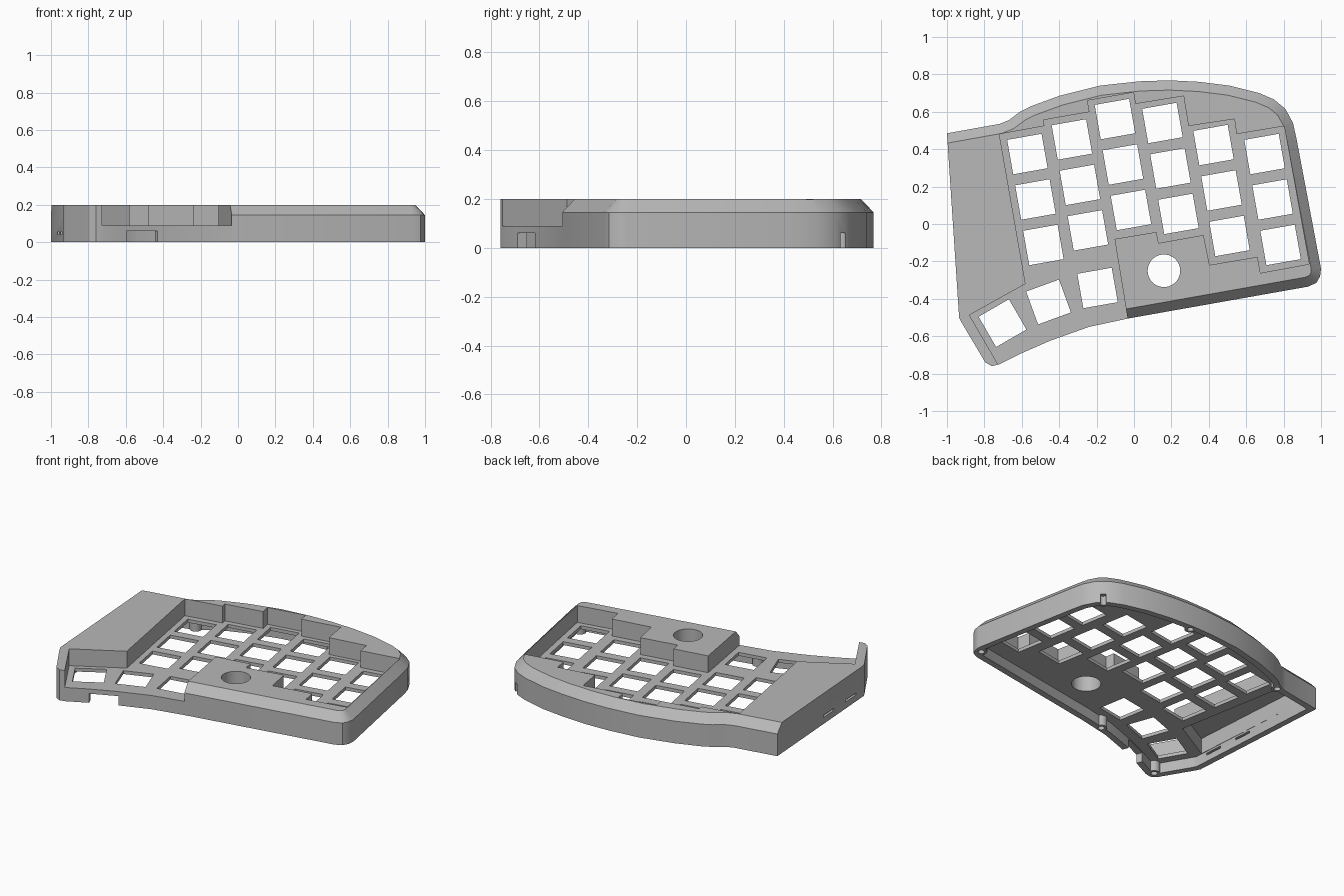
import bpy, bmesh, math
from mathutils import Vector, Matrix

cube = bpy.data.objects.get("Cube")
if cube:
    bpy.data.objects.remove(cube)

HEIGHT, SHOULDER, FLOOR, CEILING = 0.2, 0.145, 0.09, 0.068
TILT = math.radians(10)

grey = bpy.data.materials.new("case grey")
grey.use_nodes = True
colour = (0.48, 0.48, 0.48, 1)
grey.diffuse_color = colour
grey.node_tree.nodes["Principled BSDF"].inputs["Base Color"].default_value = colour


def make_object(name, bm):
    bmesh.ops.recalc_face_normals(bm, faces=bm.faces)
    mesh = bpy.data.meshes.new(name)
    bm.to_mesh(mesh)
    bm.free()
    mesh.materials.append(grey)
    obj = bpy.data.objects.new(name, mesh)
    bpy.context.collection.objects.link(obj)
    return obj


def loft(name, rings):
    """Closed solid through rings of (outline, height)."""
    bm = bmesh.new()
    loops = [[bm.verts.new((x, y, z)) for x, y in pts] for pts, z in rings]
    for low, high in zip(loops, loops[1:]):
        for i in range(len(low)):
            j = (i + 1) % len(low)
            bm.faces.new((low[i], low[j], high[j], high[i]))
    bm.faces.new(loops[0])
    bm.faces.new(loops[-1])
    return make_object(name, bm)


def prism(name, pts, z0, z1):
    return loft(name, [(pts, z0), (pts, z1)])


def box(name, centre, size, angle, z0, z1):
    turn = Matrix.Rotation(angle, 2)
    corners = [(-1, -1), (1, -1), (1, 1), (-1, 1)]
    pts = [Vector(centre) + turn @ Vector((a * size[0] / 2, b * size[1] / 2))
           for a, b in corners]
    return prism(name, pts, z0, z1)


def disc(name, centre, radius, z0, z1, sides=32):
    pts = [(centre[0] + radius * math.cos(math.tau * i / sides),
            centre[1] + radius * math.sin(math.tau * i / sides)) for i in range(sides)]
    return prism(name, pts, z0, z1)


def inset(pts, widths):
    """Move each edge of a clockwise outline inward by its own width."""
    pts = [Vector(p) for p in pts]
    result = []
    for i, p in enumerate(pts):
        before = (p - pts[i - 1]).normalized()
        after = (pts[(i + 1) % len(pts)] - p).normalized()
        n1, n2 = Vector((before.y, -before.x)), Vector((after.y, -after.x))
        w1, w2 = widths[i - 1], widths[i]
        turn = n1.x * n2.y - n1.y * n2.x
        if abs(turn) < 0.15:
            result.append(p + (n1 + n2).normalized() * max(w1, w2))
        else:
            result.append(p + Vector((w1 * n2.y - w2 * n1.y, w2 * n1.x - w1 * n2.x)) / turn)
    return result


def boolean(target, tool, operation="DIFFERENCE"):
    tool.hide_render = True
    mod = target.modifiers.new("shape", "BOOLEAN")
    mod.operation, mod.solver, mod.object = operation, "EXACT", tool
    bpy.context.view_layer.objects.active = target
    bpy.ops.object.modifier_apply(modifier=mod.name)
    bpy.data.objects.remove(tool)


# Outer shell: back, right and front edges chamfered, left and thumb edges plain
chamfered = [(-1, .485), (-.72, .535), (-.67, .555), (-.61, .6), (-.55, .63), (-.4, .685),
             (-.18, .74), (.03, .763), (.19, .768), (.35, .76), (.51, .74), (.67, .7),
             (.75, .665), (.81, .615), (.85, .54), (.87, .45), (1, -.24), (.995, -.28),
             (.975, -.315), (.93, -.335), (-.03, -.505)]
plain = [(-.24, -.55), (-.45, -.625), (-.61, -.695), (-.72, -.75), (-.76, -.76),
         (-.795, -.74), (-.92, -.53), (-.935, -.5)]
outline = chamfered + plain
widths = [.052] * (len(chamfered) - 1) + [0] * (len(plain) + 1)
case = loft("keyboard_case", [(outline, 0), (outline, SHOULDER),
                              (inset(outline, widths), HEIGHT)])

# Stepped well around the keys, open at the thumb edge
well = [(-.72, .48), (-.58, -.32), (-.88, -.487), (-.725, -.754), (-.66, -.866),
        (-.007, -.668), (-.104, -.08), (.12, -.043), (.131, -.102), (.372, -.059),
        (.404, -.219), (.66, -.176), (.676, -.262), (.936, -.214), (.803, .523),
        (.548, .481), (.537, .561), (.291, .524), (.265, .684), (.008, .642),
        (-.003, .703), (-.249, .66), (-.238, .599), (-.484, .556), (-.479, .524)]
boolean(case, prism("well", well, FLOOR, 0.4))

# Hollow underside with a deeper bay for the electronics
boolean(case, prism("hollow", inset(outline, [.04] * len(outline)), -0.1, CEILING))
bay = [(-.955, .4), (-.75, .43), (-.62, -.29), (-.895, -.445)]
boolean(case, prism("bay", bay, 0.03, 0.17))

# Screw posts tucked against the rim
posts = [(.77, .635), (.177, .73), (-.67, .52), (.955, -.27), (-.17, -.505),
         (-.755, -.715), (-.63, -.03)]
for place in posts[:-1]:
    post = disc("post", place, .036, 0, CEILING + .01, 20)
    shell = prism("shell", inset(outline, [.004] * len(outline)), -.1, .3)
    boolean(post, shell, "INTERSECT")
    boolean(case, post, "UNION")
for place in posts[:-1]:
    boolean(case, disc("screw_hole", place, .02, -.1, .06, 16))

# Switch holes: tilted columns, three rows each
column_tops = [(-.57, .374), (-.332, .452), (-.102, .561), (.152, .54),
               (.425, .422), (.698, .374)]
step = Vector((.0428, -.243))
for top in column_tops:
    for row in range(3):
        boolean(case, box("switch_hole", Vector(top) + step * row, (.187, .187),
                          TILT, -.1, .15))

# Fanned thumb switch holes
for i, place in enumerate([(-.195, -.342), (-.457, -.417), (-.703, -.53)]):
    boolean(case, box("thumb_hole", place, (.187, .187), TILT * (i + 1), -.1, .15))

# Round opening through the raised front block
boolean(case, disc("round_opening", (.16, -.25), .087, -.1, .4, 48))

# Cable notch under the thumb edge
boolean(case, box("cable_notch", (-.51, -.66), (.18, .12), math.radians(22), -.1, .06))

# Thin slots in the left wall
for y in (-.35, -.1):
    boolean(case, box("side_slot", (-.95, y), (.14, .12), math.radians(4), .042, .056))

# Smooth curved walls, crisp edges
bpy.ops.object.select_all(action="DESELECT")
case.select_set(True)
bpy.context.view_layer.objects.active = case
bpy.ops.object.shade_smooth_by_angle(angle=math.radians(28))
